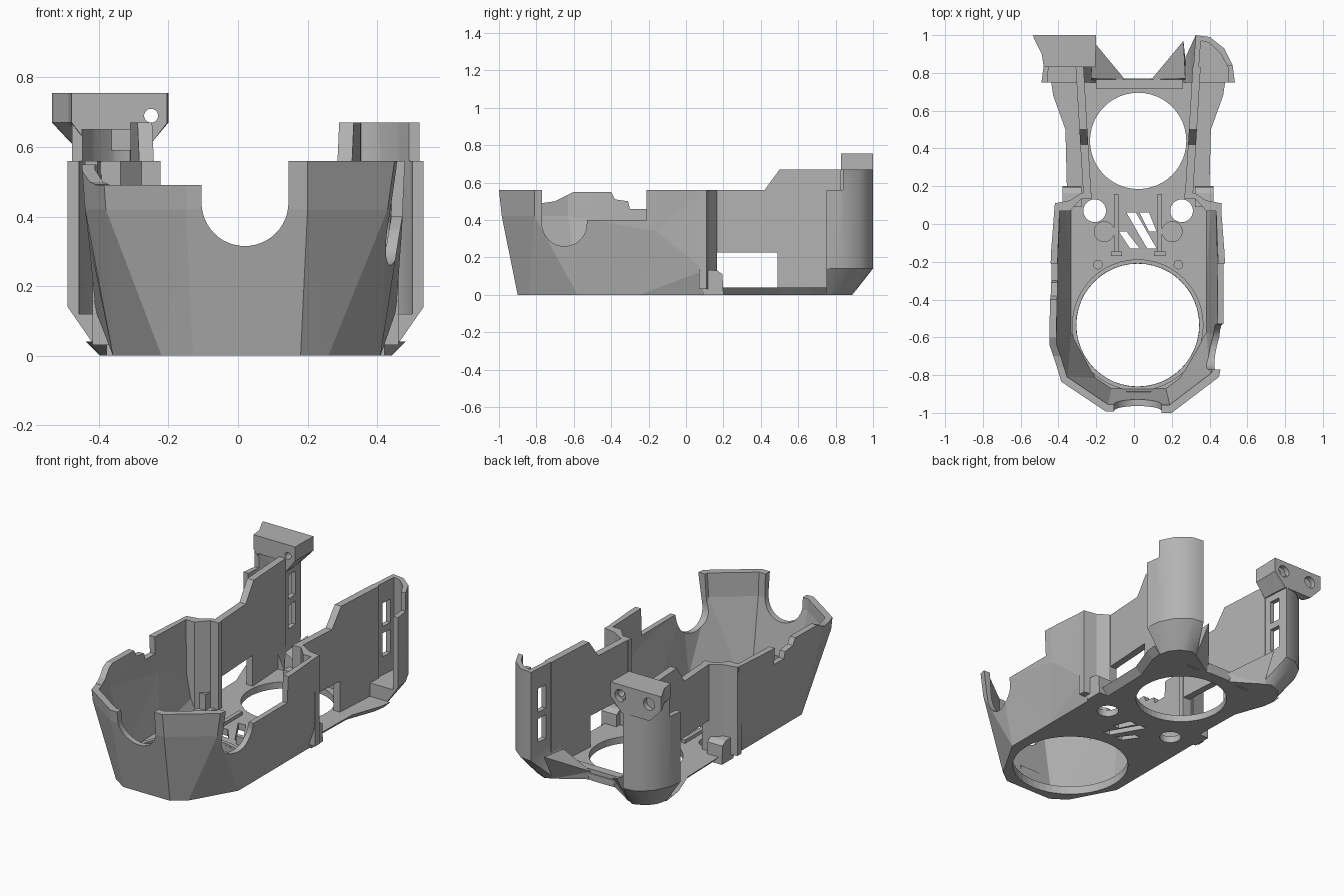
import bpy, bmesh
from math import cos, sin, pi

CX = 0.022  # symmetry plane of the body

cube = bpy.data.objects.get("Cube")
if cube:
    bpy.data.objects.remove(cube)

grey = bpy.data.materials.new("mid grey")
grey.use_nodes = True
grey.diffuse_color = (0.45, 0.45, 0.45, 1)
grey.node_tree.nodes["Principled BSDF"].inputs["Base Color"].default_value = (0.45, 0.45, 0.45, 1)


def loft(name, rings):
    """Closed solid through stacked rings of 3D points."""
    bm = bmesh.new()
    vs = [[bm.verts.new(p) for p in r] for r in rings]
    n = len(vs[0])
    bm.faces.new(vs[0])
    bm.faces.new(vs[-1])
    sides = []
    for a, b in zip(vs, vs[1:]):
        for i in range(n):
            j = (i + 1) % n
            sides.append(bm.faces.new((a[i], a[j], b[j], b[i])))
    if n < 24:
        bmesh.ops.triangulate(bm, faces=sides)
    bmesh.ops.recalc_face_normals(bm, faces=bm.faces)
    me = bpy.data.meshes.new(name)
    bm.to_mesh(me)
    bm.free()
    me.materials.append(grey)
    ob = bpy.data.objects.new(name, me)
    bpy.context.collection.objects.link(ob)
    return ob


def prism(name, pts, axis, a, b):
    put = {"x": lambda p, t: (t, p[0], p[1]),
           "y": lambda p, t: (p[0], t, p[1]),
           "z": lambda p, t: (p[0], p[1], t)}[axis]
    return loft(name, [[put(p, t) for p in pts] for t in (a, b)])


def box(name, x, y, z):
    return prism(name, [(x[0], y[0]), (x[1], y[0]), (x[1], y[1]), (x[0], y[1])], "z", *z)


def arc(cx, cy, r, start=0, end=2 * pi, n=48):
    return [(cx + r * cos(start + (end - start) * i / n),
             cy + r * sin(start + (end - start) * i / n)) for i in range(n)]


def cut(ob, cutters):
    bpy.context.view_layer.objects.active = ob
    for c in cutters:
        c.hide_render = True
        m = ob.modifiers.new("cut", "BOOLEAN")
        m.operation, m.solver, m.object = "DIFFERENCE", "EXACT", c
        bpy.ops.object.modifier_apply(modifier=m.name)
        bpy.data.objects.remove(c)


def smooth(ob):
    bpy.ops.object.select_all(action="DESELECT")
    ob.select_set(True)
    bpy.context.view_layer.objects.active = ob
    bpy.ops.object.shade_smooth_by_angle(angle=0.6)


def hole(x, y, r):
    return prism("hole_cutter", arc(x, y, r), "z", -0.2, 0.3)


def screw_holes():
    return [hole(CX + s * 0.23, 0.07, 0.06) for s in (-1, 1)]


# Faceted front shell: hollow tub open towards the back
low = [(-.36, .1), (-.36, -.25), (-.36, -.58), (-.22, -.84), (-.13, -.9),
       (.18, -.9), (.26, -.84), (.41, -.58), (.41, -.25), (.41, .1)]
mid = [(-.41, .1), (-.43, -.16), (-.44, -.64), (-.38, -.83), (-.15, -.985),
       (.2, -.985), (.43, -.81), (.475, -.6), (.47, -.16), (.455, .1)]
top = [(-.42, .1), (-.44, -.16), (-.45, -.64), (-.39, -.84), (-.15, -1),
       (.2, -1), (.45, -.81), (.49, -.6), (.48, -.16), (.46, .1)]
kink = [.13, .34, .42, .42, .42]
kink += kink[::-1]


def inset(ring, zs):
    return [(CX + (x - CX) * .93, .3 if y > 0 else -.5 + (y + .5) * .93, z)
            for (x, y), z in zip(ring, zs)]


def ring3(ring, zs):
    return [(x, y, z) for (x, y), z in zip(ring, zs)]


shell = loft("front_shell", [ring3(low, [0] * 10), ring3(mid, kink), ring3(top, [.56] * 10)])
cavity = loft("cavity", [inset(low, [.04] * 10), inset(mid, kink), inset(top, [.7] * 10)])
front_notch = prism("front_notch", [(.145, .8), (-.105, .8)] +
                    arc(.02, .44, .125, pi, 2 * pi, 24) + [(.145, .44)], "y", -1.2, -.7)
low_corner = box("low_corner", (-.6, -.05), (-1.2, -.76), (.49, .8))
right_steps = prism("right_steps", [(-.77, .8), (-.77, .49), (-.7, .5), (-.6, .55), (-.4, .55),
                                    (-.38, .51), (-.31, .5), (-.3, .46), (-.21, .46), (-.21, .8)],
                    "x", -.7, -.2)
left_steps = prism("left_steps", [(-.77, .8)] + arc(-.65, .38, .12, pi, 2 * pi, 24) +
                   [(-.53, .4), (-.21, .4), (-.21, .8)], "x", .25, .7)
vents = [prism("vent", p, "z", -.2, .3) for p in (
    [(-.08, -.04), (-.04, -.04), (.03, -.13), (-.02, -.13)],
    [(-.04, .06), (.01, .06), (.12, -.13), (.07, -.13)],
    [(.03, .06), (.08, .06), (.12, -.04), (.08, -.04)])]
cut(shell, [cavity, front_notch, low_corner, right_steps, left_steps,
            hole(.02, -.535, .325)] + vents + screw_holes())

# Lip around the large front opening
lip = prism("front_opening_lip", arc(.02, -.535, .348), "z", .01, .05)
cut(lip, [hole(.02, -.535, .326)])
box("front_clip", (-.04, .09), (-.905, -.885), (.1, .13))

# Rear base plate with chamfered edges
half = [(.375, .095), (.385, .5), (.45, .68), (.46, .75), (.2, .75), (.1, .77)]


def plate_ring(d, z):
    right = [(CX + u - d, y, z) for u, y in half]
    left = [(CX - u + d, y, z) for u, y in reversed(half)]
    return right + left


plate = loft("rear_base_plate", [plate_ring(.04, 0), plate_ring(0, .04)])
cut(plate, [hole(CX, .44, .255)] + screw_holes())
box("rear_cross_bar", (-.2, .26), (.715, .765), (.03, .065))

# Raised frame round the vents
for s in (-1, 1):
    x = CX + s * .115
    box("vent_frame_rail", (x - .012, x + .012), (-.15, .16), (.03, .06))
    box("vent_frame_foot", (x - .03, x + .03), (-.17, -.145), (.03, .09))

# Parts repeated on both sides
outer_low = [(.22, .75), (.24, .86), (.29, .89), (.36, .86), (.4, .81), (.415, .75)]
outer_top = [(.287, .75), (.305, 1), (.38, .99), (.455, .93), (.5, .84), (.512, .75)]
inner_top = [(.308, .65), (.332, .97), (.375, .96), (.435, .905), (.475, .83), (.485, .65)]
jog = [(.44, .07), (.44, .11), (.36, .125), (.3, .165), (.245, .165),
       (.245, .135), (.3, .135), (.36, .07)]
for s, side in ((-1, "right"), (1, "left")):
    def X(u):
        return CX + s * u

    def span(a, b):
        return tuple(sorted((X(a), X(b))))

    # Tall side wall with a window, spreading slightly towards the back
    prof = [(.135, 0), (.135, .56), (.42, .56), (.5, .67), (.83, .67), (.83, 0)]
    wall = loft(side + "_wall", [[(X(.245 + (y - .1) * .06 + t), y, z) for y, z in prof]
                                 for t in (0, .042)])
    cut(wall, [box("window", span(.2, .5), (.155, .49), (.04, .225))])

    # Return wall and low step behind the front shell
    prism(side + "_return_wall", [(X(u), y) for u, y in jog], "z", .03, .56)
    prism(side + "_step", [(.09, 0), (.09, .135), (.165, .13), (.195, .11), (.2, 0)],
          "x", *span(.3, .4))

    # Curved rear column, hollow, open to the front, with slots in its inner face
    col = loft(side + "_rear_column", [[(X(u), y, z) for u, y in r] for r, z in
                                       ((outer_low, 0), (outer_top, .14), (outer_top, .67))])
    hollow = prism("hollow", [(X(u), y) for u, y in inner_top], "z", .12, .8)
    trim = box("trim", span(.4, .6), (.6, .84), (.56, .8))
    slots = [box("slot", span(.2, .345), (.87, .94), z) for z in ((.23, .37), (.41, .55))]
    cut(col, [hollow, trim] + slots)
    smooth(col)

    # Sloping inner foot of the column
    loft(side + "_inner_foot", [
        [(X(u), y, z) for u, y, z in r] for r in (
            [(.07, .755, 0), (.25, .76, 0), (.25, .87, 0)],
            [(.07, .765, .05), (.25, .77, .14), (.24, .97, .17)])])

    # Floor bosses and locating studs
    smooth(prism(side + "_boss", arc(X(.18), -.04, .055), "z", .02, .06))
    smooth(prism(side + "_locating_stud", arc(X(.213), -.215, .025), "z", .02, .06))

# Screw bracket on the right rear column, flaring towards the back
outline = [(-.535, .755), (-.2, .755), (-.2, .67), (-.275, .59), (-.46, .59), (-.535, .67)]
bracket = loft("screw_bracket", [
    [(-.22 + (x + .22) * k, y, z) for x, z in outline]
    for k, y in ((.82, .83), (.85, .9), (.98, .98), (1, 1))])
cut(bracket, [prism("screw", arc(-.25, .69, .02), "y", .7, 1.1),
              prism("bore", arc(-.265, .69, .036), "y", .97, 1.1),
              prism("bore", arc(-.455, .69, .036), "y", .97, 1.1),
              prism("recess", [(-.45, .4), (-.45, .65), (-.29, .65), (-.29, .4)], "y", .7, .95)])
